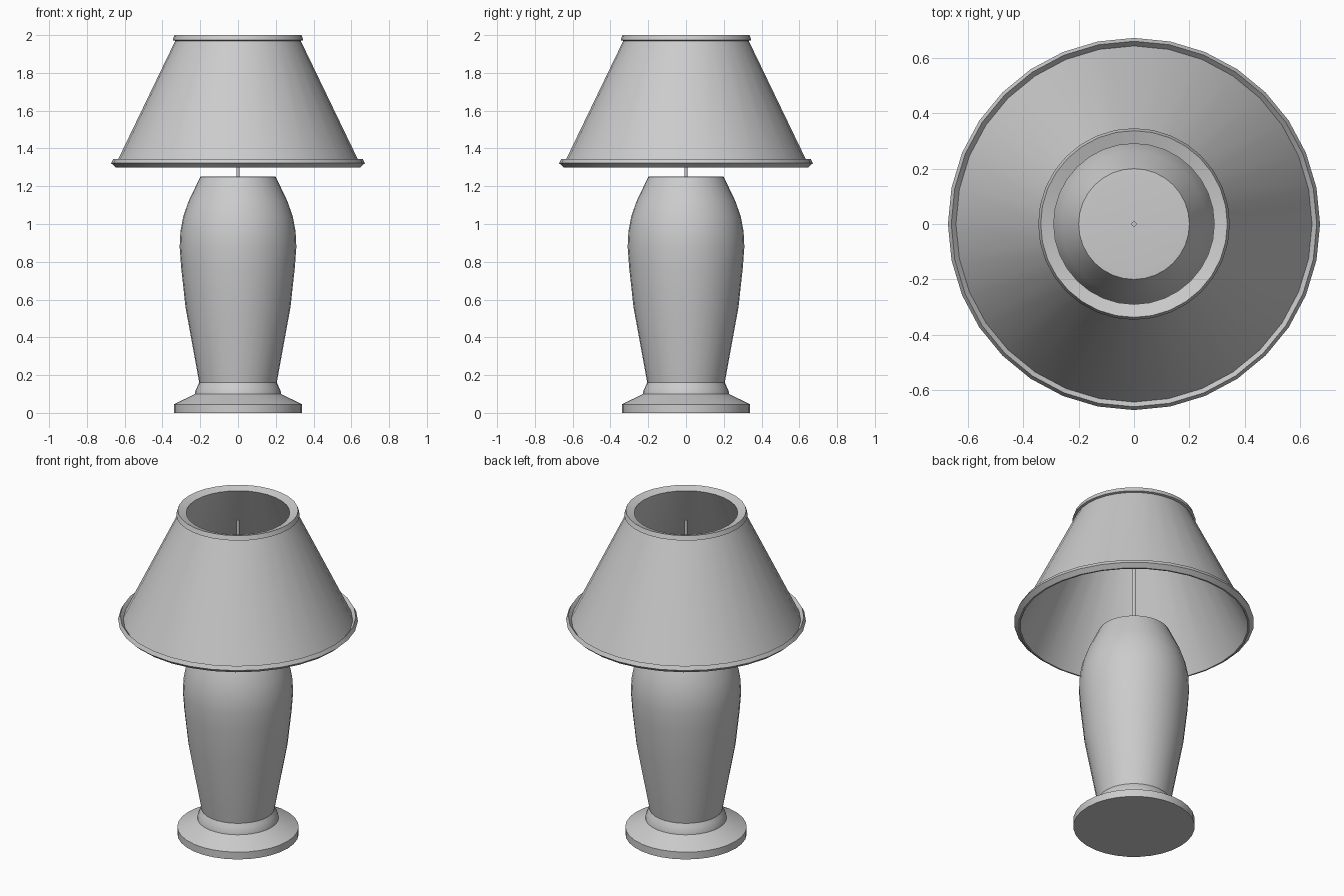
import bpy, bmesh, math

if "Cube" in bpy.data.objects:
    bpy.data.objects.remove(bpy.data.objects["Cube"])

SEGMENTS = 32


def lathe(name, profile, closed=False, segments=SEGMENTS, angle=30):
    """Spin an (r, z) profile about z; r = 0 points become poles."""
    bm = bmesh.new()
    rings = []
    for r, z in profile:
        n = 1 if r == 0 else segments
        rings.append([bm.verts.new((r * math.cos(2 * math.pi * i / segments),
                                    r * math.sin(2 * math.pi * i / segments), z))
                      for i in range(n)])
    pairs = list(zip(rings, rings[1:]))
    if closed:
        pairs.append((rings[-1], rings[0]))
    for a, b in pairs:
        for i in range(segments):
            j = (i + 1) % segments
            quad = [a[i % len(a)], a[j % len(a)], b[j % len(b)], b[i % len(b)]]
            bm.faces.new(list(dict.fromkeys(quad)))
    bmesh.ops.recalc_face_normals(bm, faces=bm.faces)
    mesh = bpy.data.meshes.new(name)
    bm.to_mesh(mesh)
    bm.free()
    obj = bpy.data.objects.new(name, mesh)
    bpy.context.collection.objects.link(obj)
    bpy.ops.object.select_all(action='DESELECT')
    obj.select_set(True)
    bpy.context.view_layer.objects.active = obj
    bpy.ops.object.shade_smooth_by_angle(angle=math.radians(angle))
    return obj


# Stepped foot
lathe("base", [(0, 0), (0.34, 0), (0.34, 0.045), (0.228, 0.10), (0.226, 0.115),
               (0.215, 0.14), (0.205, 0.16), (0, 0.16)])

# Vase-shaped body
lathe("body", [(0, 0.16), (0.205, 0.16), (0.278, 0.56), (0.301, 0.77), (0.309, 0.88),
               (0.305, 0.96), (0.29, 1.04), (0.262, 1.12), (0.20, 1.25),
               (0.175, 1.252), (0, 1.252)])

# Thin central rod
lathe("rod", [(0, 1.25), (0.009, 1.25), (0.009, 1.94), (0, 1.94)], segments=12, angle=40)

# Hollow conical shade with a lip at each end
lathe("shade", [(0.638, 1.30), (0.647, 1.30), (0.672, 1.322), (0.66, 1.345),
                (0.643, 1.325), (0.332, 1.97), (0.346, 1.973), (0.337, 2.0),
                (0.29, 1.985)], closed=True, angle=25)
